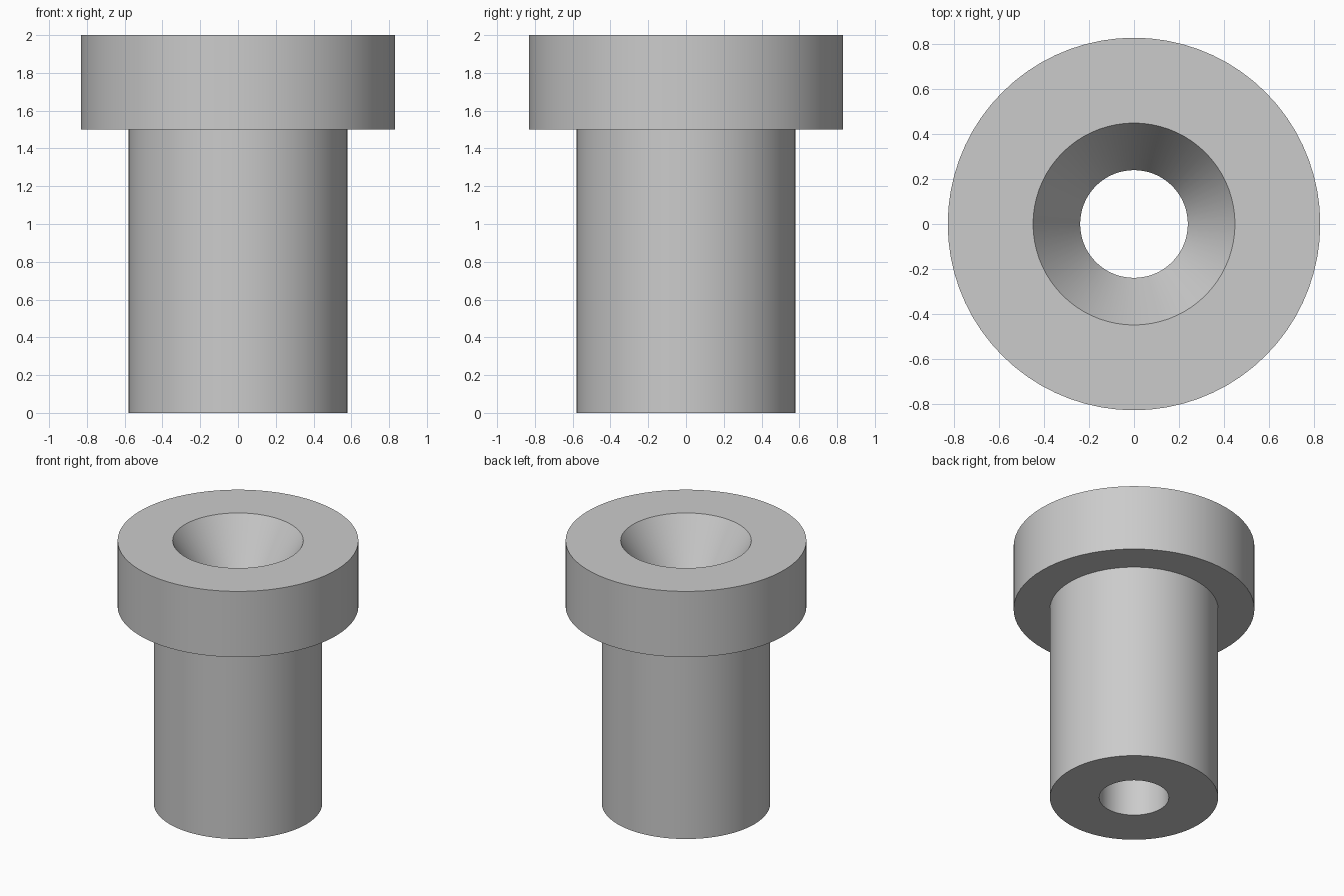
import bpy
import bmesh
from math import tau, radians

SEGMENTS = 72

cube = bpy.data.objects.get("Cube")
if cube:
    bpy.data.objects.remove(cube, do_unlink=True)

# Plain grey material
grey = bpy.data.materials.new("plain grey")
grey.use_nodes = True
colour = (0.6, 0.6, 0.6, 1)
grey.diffuse_color = colour
grey.node_tree.nodes["Principled BSDF"].inputs["Base Color"].default_value = colour


def lathe(name, profile, material):
    """Spin a closed (radius, height) profile around the z axis."""
    bm = bmesh.new()
    verts = [bm.verts.new((r, 0, z)) for r, z in profile]
    edges = [bm.edges.new((v, verts[i - 1])) for i, v in enumerate(verts)]
    bmesh.ops.spin(bm, geom=verts + edges, cent=(0, 0, 0), axis=(0, 0, 1),
                   angle=tau, steps=SEGMENTS, use_merge=True)
    bmesh.ops.remove_doubles(bm, verts=bm.verts[:], dist=0.0001)
    bmesh.ops.recalc_face_normals(bm, faces=bm.faces[:])
    mesh = bpy.data.meshes.new(name)
    bm.to_mesh(mesh)
    bm.free()
    mesh.materials.append(material)
    obj = bpy.data.objects.new(name, mesh)
    bpy.context.collection.objects.link(obj)
    bpy.ops.object.select_all(action="DESELECT")
    obj.select_set(True)
    bpy.context.view_layer.objects.active = obj
    bpy.ops.object.shade_smooth_by_angle(angle=radians(25))
    return obj


# Bushing: stem, wide head, countersunk mouth and straight bore
lathe("flanged_bushing", [
    (0.24, 0), (0.58, 0),          # bottom ring
    (0.58, 1.5), (0.83, 1.5),      # stem and head underside
    (0.83, 2), (0.45, 2),          # head side and top ring
    (0.24, 1.66),                  # foot of the funnel
], grey)
